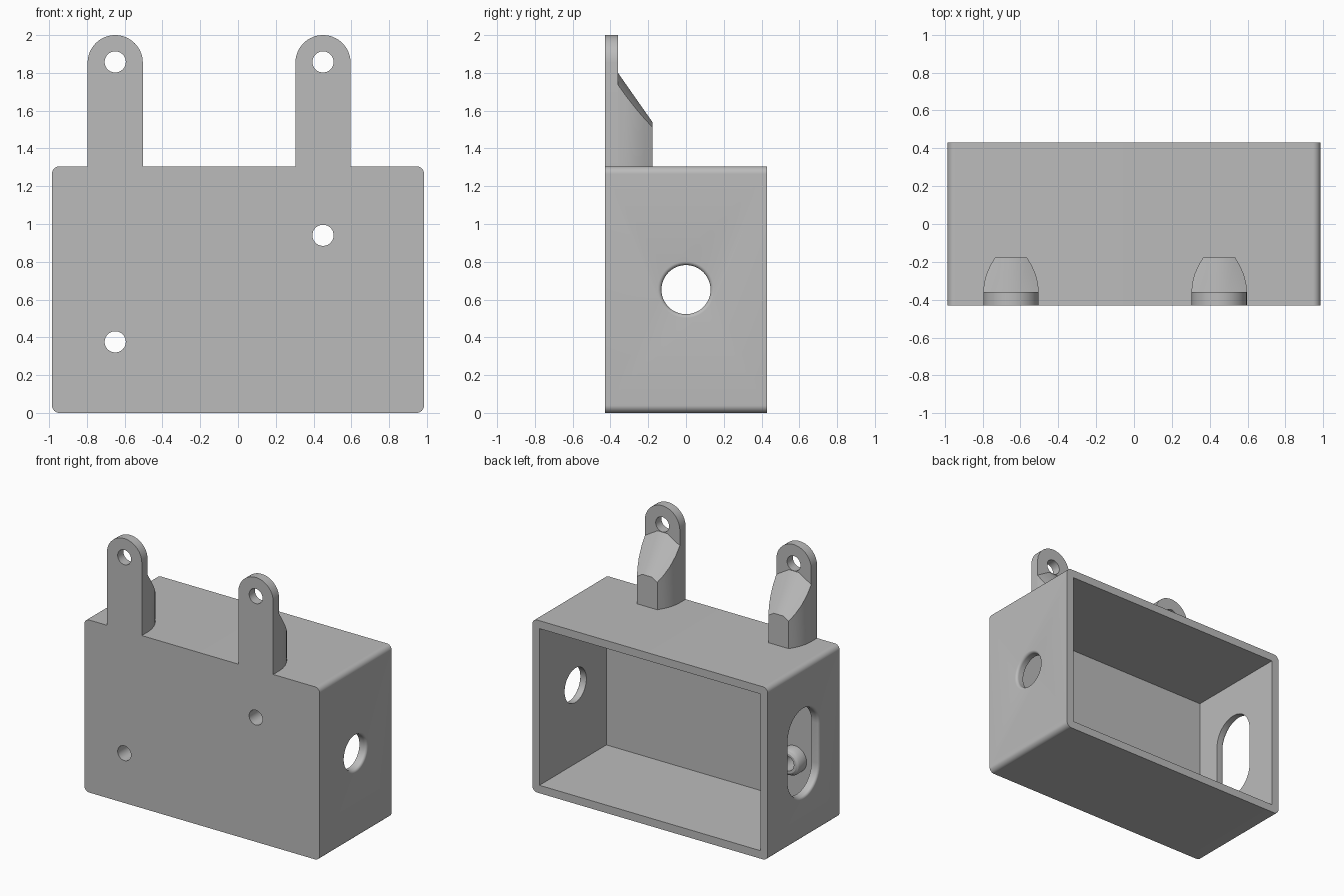
import bpy, bmesh
from math import sin, cos, pi

if "Cube" in bpy.data.objects:
    bpy.data.objects.remove(bpy.data.objects["Cube"], do_unlink=True)

grey = bpy.data.materials.new("plain_grey")
grey.use_nodes = True
COLOUR = (0.5, 0.5, 0.5, 1)
grey.diffuse_color = COLOUR
grey.node_tree.nodes["Principled BSDF"].inputs["Base Color"].default_value = COLOUR

W, D, H, WALL = 0.985, 0.43, 1.305, 0.06
HOLE_R = 0.056


def finish(name, bm):
    bmesh.ops.recalc_face_normals(bm, faces=bm.faces)
    mesh = bpy.data.meshes.new(name)
    bm.to_mesh(mesh)
    bm.free()
    obj = bpy.data.objects.new(name, mesh)
    mesh.materials.append(grey)
    bpy.context.collection.objects.link(obj)
    return obj


def loft(name, rings):
    """Skin a list of equal-length point rings and cap both ends."""
    bm = bmesh.new()
    loops = [[bm.verts.new(p) for p in ring] for ring in rings]
    n = len(loops[0])
    for a, b in zip(loops, loops[1:]):
        for i in range(n):
            j = (i + 1) % n
            bm.faces.new((a[i], a[j], b[j], b[i]))
    bm.faces.new(loops[0])
    bm.faces.new(loops[-1])
    return finish(name, bm)


def rounded(hw, hh, r, steps=12):
    """Rounded rectangle centred on the origin."""
    pts = []
    for q, (sx, sy) in enumerate(((1, 1), (-1, 1), (-1, -1), (1, -1))):
        for k in range(steps + 1):
            a = (q + k / steps) * pi / 2
            p = (sx * (hw - r) + r * cos(a), sy * (hh - r) + r * sin(a))
            if not pts or abs(p[0] - pts[-1][0]) + abs(p[1] - pts[-1][1]) > 1e-5:
                pts.append(p)
    if abs(pts[0][0] - pts[-1][0]) + abs(pts[0][1] - pts[-1][1]) < 1e-5:
        pts.pop()
    return pts


def along_y(name, profile, x, z, stations):
    return loft(name, [[(x + u, y, z + v) for u, v in profile] for y in stations])


def cylinder_y(name, x, z, sections):
    """Turned shape along y from (y, radius) pairs."""
    return loft(name, [[(x + u, y, z + v) for u, v in rounded(r, r, r)]
                       for y, r in sections])


def cut(obj, cutter):
    mod = obj.modifiers.new("cut", "BOOLEAN")
    mod.operation = "DIFFERENCE"
    mod.solver = "EXACT"
    mod.object = cutter
    bpy.context.view_layer.objects.active = obj
    bpy.ops.object.modifier_apply(modifier=mod.name)
    bpy.data.objects.remove(cutter, do_unlink=True)


def smooth(obj):
    bpy.ops.object.select_all(action="DESELECT")
    obj.select_set(True)
    bpy.context.view_layer.objects.active = obj
    bpy.ops.object.shade_smooth_by_angle(angle=0.5)


def side_cutter(side, hw, hh, lip):
    """Wall opening whose outer edge is rounded over by the lip radius."""
    flare = [(W - lip + lip * sin(a), lip * (1 - cos(a)))
             for a in (k * pi / 12 for k in range(7))]
    sections = [(W - 0.15, 0)] + flare + [(W + 0.05, lip)]
    return loft("side_cutter", [[(side * x, u, H / 2 + v)
                for u, v in rounded(hw + e, hh + e, hw + e)] for x, e in sections])


# Open-backed box
box = along_y("box_shell", rounded(W, H / 2, 0.04), 0, H / 2, (-D, D))
iw, ih = W - WALL, H / 2 - WALL
cut(box, along_y("cavity", [(-iw, -ih), (iw, -ih), (iw, ih), (-iw, ih)],
                 0, H / 2, (-D + WALL, D + 0.1)))

# Round cable hole on the left wall, tall slot on the right wall
cut(box, side_cutter(1, 0.13, 0.13, 0.02))
cut(box, side_cutter(-1, 0.18, 0.33, 0.02))

# Screw holes in the front wall, each with an inner boss
for label, x, z in (("lower", -0.65, 0.376), ("upper", 0.45, 0.94)):
    cut(box, cylinder_y("drill", x, z, [(-D - 0.1, HOLE_R), (-D + 0.3, HOLE_R)]))
    y = -D + WALL
    boss = cylinder_y(label + "_screw_boss", x, z,
                      [(y, 0.1), (y + 0.06, 0.1), (y + 0.08, 0.09), (y + 0.09, 0.075)])
    cut(boss, cylinder_y("drill", x, z, [(-D, HOLE_R), (-D + 0.3, HOLE_R)]))
    smooth(boss)
smooth(box)

# Mounting ears: round-topped plate with a crowned, sloping gusset behind
R, TOP, BACK = 0.146, 2.0, -0.36
for label, x in (("right", -0.65), ("left", 0.45)):
    arc = [(R * cos(k * pi / 32), R * sin(k * pi / 32)) for k in range(33)]
    drop = H - (TOP - R)
    plate = along_y(label + "_ear_plate", arc + [(-R, drop), (R, drop)],
                    x, TOP - R, (-D, BACK))
    cut(plate, cylinder_y("drill", x, 1.858, [(-D - 0.1, HOLE_R), (BACK + 0.1, HOLE_R)]))
    smooth(plate)

    bm = bmesh.new()
    for half, y in ((R, BACK), (0.143, -0.315), (0.13, -0.265),
                    (0.11, -0.22), (0.085, -0.178)):
        crest = 1.80 - (y - BACK) * 1.43
        for s in (-1, 1):
            bm.verts.new((x + s * half, y, H - 0.03))
            bm.verts.new((x + s * half, y, crest - (half - 0.04) * 0.6))
            bm.verts.new((x + s * 0.04, y, crest))
    hull = bmesh.ops.convex_hull(bm, input=bm.verts)
    loose = {v for v in hull["geom_interior"] + hull["geom_unused"]
             if isinstance(v, bmesh.types.BMVert) and not v.link_faces}
    bmesh.ops.delete(bm, geom=list(loose), context="VERTS")
    smooth(finish(label + "_ear_gusset", bm))
